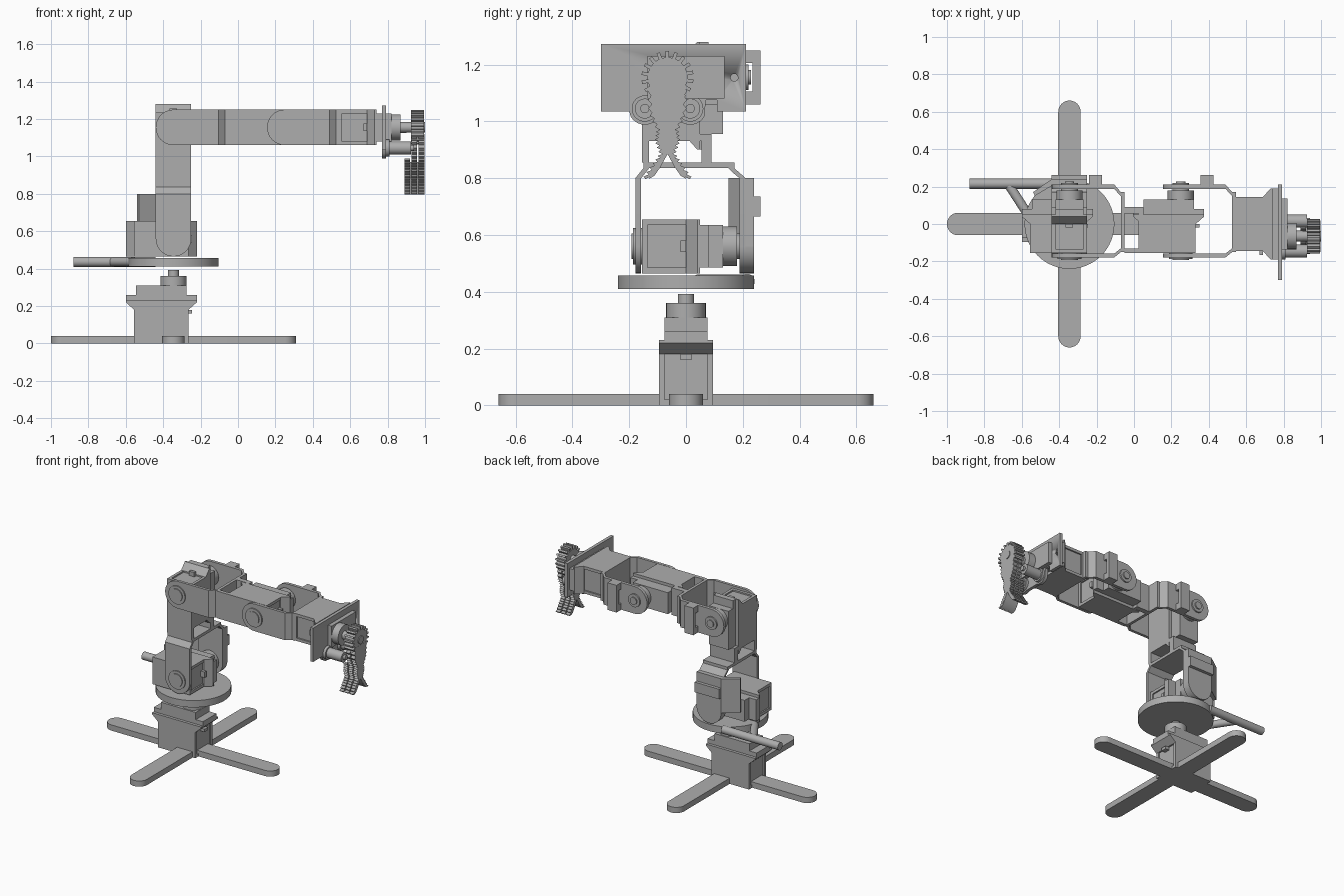
import bpy, bmesh, math
from mathutils import Matrix, Vector

if "Cube" in bpy.data.objects:
    bpy.data.objects.remove(bpy.data.objects["Cube"])

grey = bpy.data.materials.new("plain grey")
grey.use_nodes = True
grey.diffuse_color = (0.42, 0.42, 0.42, 1)
grey.node_tree.nodes["Principled BSDF"].inputs["Base Color"].default_value = (0.42, 0.42, 0.42, 1)

X, Y, Z = Vector((1, 0, 0)), Vector((0, 1, 0)), Vector((0, 0, 1))


def frame(origin, a, b, c):
    """Matrix whose local axes run along a, b and c."""
    return Matrix.Translation(origin) @ Matrix((a, b, c)).transposed().to_4x4()


WORLD = frame((0, 0, 0), X, Y, Z)


def finish(name, bm, m):
    bm.transform(m)
    bmesh.ops.recalc_face_normals(bm, faces=bm.faces)
    me = bpy.data.meshes.new(name)
    bm.to_mesh(me)
    bm.free()
    me.materials.append(grey)
    for p in me.polygons:
        p.use_smooth = True
    me.set_sharp_from_angle(angle=math.radians(30))
    ob = bpy.data.objects.new(name, me)
    bpy.context.collection.objects.link(ob)
    return ob


def prism(name, pts, lo, hi, m=WORLD):
    """Outline in the local first two axes, extruded along the third."""
    bm = bmesh.new()
    face = bm.faces.new([bm.verts.new((a, b, lo)) for a, b in pts])
    ext = bmesh.ops.extrude_face_region(bm, geom=[face])["geom"]
    verts = [v for v in ext if isinstance(v, bmesh.types.BMVert)]
    bmesh.ops.translate(bm, verts=verts, vec=(0, 0, hi - lo))
    return finish(name, bm, m)


def box(name, a, b, c, m=WORLD):
    return prism(name, [(a[0], b[0]), (a[1], b[0]), (a[1], b[1]), (a[0], b[1])], c[0], c[1], m)


def rod(name, p, q, r, m=WORLD, n=32):
    p, q = Vector(p), Vector(q)
    bm = bmesh.new()
    bmesh.ops.create_cone(bm, cap_ends=True, segments=n, radius1=r, radius2=r, depth=(q - p).length)
    turn = (q - p).to_track_quat("Z", "Y").to_matrix().to_4x4()
    return finish(name, bm, m @ Matrix.Translation((p + q) / 2) @ turn)


def arc(ca, cb, r, start, end, n=16):
    angles = [math.radians(start + (end - start) * i / n) for i in range(n + 1)]
    return [(ca + r * math.cos(t), cb + r * math.sin(t)) for t in angles]


def swap(m):
    """Exchange the second and third local axes."""
    return m @ Matrix(((1, 0, 0, 0), (0, 0, 1, 0), (0, 1, 0, 0), (0, 0, 0, 1)))


# Motor in its open holder: local axes are length, output direction, thickness
def motor(name, m, back=-0.155):
    box(name + "_motor_body", (-0.2, 0.07), (back + 0.02, 0.13), (-0.075, 0.075), m)
    box(name + "_motor_flange", (-0.255, 0.125), (0.05, 0.08), (-0.075, 0.075), m)
    rod(name + "_motor_boss", (0, 0.13, 0), (0, 0.18, 0), 0.07, m)
    rod(name + "_motor_shaft", (0, 0.18, 0), (0, 0.212, 0), 0.029, m)
    box(name + "_cable_plug", (0.07, 0.1), (-0.02, 0), (-0.02, 0.02), m)
    side = [(-0.21, back), (0.08, back), (0.08, 0), (0.125, 0.04), (0.125, 0.05),
            (-0.255, 0.05), (-0.255, 0.04), (-0.21, 0)]
    for s, tag in ((-1, "lower"), (1, "upper")):
        prism(f"{name}_holder_{tag}_wall", side, *sorted((s * 0.075, s * 0.095)), m)
    box(name + "_holder_back", (-0.21, 0.08), (back, back + 0.02), (-0.095, 0.095), m)
    for e, d, tag in ((0.08, 1, "near"), (-0.21, -1, "far")):
        lip = [(e - d * 0.02, 0), (e, 0), (e + d * 0.045, 0.04), (e + d * 0.045, 0.05), (e, 0.05)]
        prism(f"{name}_holder_{tag}_lip", lip, -0.095, 0.095, m)


# Link between a bracket web and the next holder
def spacer(name, m):
    box(name + "_front_wall", (-0.3, -0.2), (-0.155, -0.13), (-0.095, 0.095), m)
    box(name + "_back_wall", (-0.3, -0.2), (0.055, 0.09), (-0.095, 0.095), m)
    box(name + "_end_wall", (-0.225, -0.2), (-0.155, 0.09), (-0.095, 0.095), m)


# Forked bracket: local axes are arm direction, hinge direction, thickness
def bracket(name, m):
    outline = arc(0, 0, 0.095, 90, 270) + [(0.24, -0.095), (0.24, 0.095)]
    prism(name + "_front_plate", outline, -0.178, -0.158, swap(m))
    prism(name + "_back_plate", outline, 0.188, 0.21, swap(m))
    web = [(0.24, -0.178), (0.275, -0.15), (0.295, -0.15), (0.295, 0.17), (0.275, 0.17), (0.24, 0.21),
           (0.24, 0.188), (0.262, 0.162), (0.275, 0.15), (0.275, -0.13), (0.262, -0.14), (0.24, -0.158)]
    prism(name + "_web", web, -0.095, 0.095, m)
    rod(name + "_front_bearing", (0, -0.186, 0), (0, -0.15, 0), 0.064, m)
    rod(name + "_front_pin", (0, -0.192, 0), (0, -0.15, 0), 0.045, m)
    rod(name + "_back_hub", (0, 0.18, 0), (0, 0.22, 0), 0.045, m)
    rod(name + "_back_pin", (0, 0.18, 0), (0, 0.228, 0), 0.025, m)
    box(name + "_clip_bar", (0.105, 0.175), (0.235, 0.262), (-0.095, 0.095), m)
    for s in (-1, 1):
        box(name + "_clip_foot", (0.105, 0.175), (0.21, 0.235), sorted((s * 0.05, s * 0.095)), m)


# Cross-shaped foot and base motor
COL = -0.345
for tag, m, lo, hi in (("long", frame((0, 0, 0), X, Y, Z), -1, 0.31),
                       ("cross", frame((COL, 0, 0), Y, -X, Z), -0.66, 0.66)):
    pts = arc(lo + 0.06, 0, 0.06, 90, 270) + arc(hi - 0.06, 0, 0.06, -90, 90)
    prism(f"{tag}_foot", pts, 0, 0.04, m)
motor("base", frame((COL, 0, 0.18), X, Z, Y), -0.18)

# Turntable with its handle
rod("turntable", (COL, 0, 0.41), (COL, 0, 0.458), 0.24, n=64)
rod("handle", (-0.88, 0.215, 0.436), (-0.44, 0.215, 0.436), 0.027)
rod("handle_strut", (-0.67, 0.21, 0.436), (-0.56, 0.04, 0.436), 0.025)

# Shoulder, elbow and wrist joints
low, high, out = (COL, 0, 0.56), (COL, 0, 1.155), (0.25, 0, 1.155)
motor("shoulder", frame(low, X, Y, Z))
bracket("shoulder_bracket", frame(low, Z, Y, X))
motor("elbow", frame(high, Z, Y, X))
spacer("upright_link", frame(high, Z, Y, X))
bracket("elbow_bracket", frame(high, X, Y, Z))
motor("wrist", frame(out, X, Y, Z))
spacer("forearm_link", frame(out, X, Y, Z))
bracket("wrist_bracket", frame(out, X, Y, Z))

# Bent guard behind the shoulder
guard = [(-0.25, 0.21), (-0.43, 0.21), (-0.53, 0.15), (-0.54, 0.17), (-0.44, 0.24), (-0.25, 0.24)]
prism("shoulder_guard", guard, 0.56, 0.8)
prism("shoulder_guard_foot", arc(COL, 0.56, 0.095, 180, 360), 0.21, 0.24, swap(WORLD))

# Gripper motor and its drilled face plate
GY, GZ = -0.065, 1.155
motor("gripper", frame((0.69, GY, GZ), -Y, X, Z))
face = frame((0, 0, 0), Y, Z, X)
lobes = arc(-0.145, 1.045, 0.057, 210, 300, 8) + arc(0.015, 1.045, 0.057, 240, 330, 8)
outline = [(-0.3, 1.035), (-0.2, 1.035)] + lobes + [(0.07, 1.075), (0.11, 1.075), (0.11, 1.035),
                                                    (0.212, 1.035), (0.212, 1.272), (-0.3, 1.272)]
plate = prism("gripper_plate", outline, 0.77, 0.792, face)
for y, z, r in ((-0.22, 1.208, 0.028), (-0.22, 1.1, 0.028), (-0.272, 1.154, 0.015), (0.17, 1.154, 0.013)):
    cutter = rod("hole_cutter", (0.74, y, z), (0.82, y, z), r)
    cutter.hide_render = True
    cutter.hide_set(True)
    cut = plate.modifiers.new("hole", "BOOLEAN")
    cut.object = cutter
    cut.solver = "EXACT"

# Drive gear with knobbly teeth
TEETH = 18
pts = []
for i in range(TEETH):
    for part, r in ((0, 0.07), (0.3, 0.07), (0.36, 0.092), (0.74, 0.092), (0.8, 0.07)):
        t = 2 * math.pi * (i + part) / TEETH
        pts.append((GY + r * math.cos(t), GZ + r * math.sin(t)))
prism("drive_gear", pts, 0.925, 0.995, face)
rod("gear_hub", (0.86, GY, GZ), (1, GY, GZ), 0.028)

# Mirrored toothed jaws in three layers, with their pivots
edge = [(0.058, 1.12), (0.055, 1.03), (0.028, 0.97), (0.034, 0.93), (0.018, 0.885), (0.045, 0.845), (0.078, 0.797)]
inner = [(0.055, 0.808), (0.03, 0.838), (0, 0.885), (0, 1.12)]
jaw = []
for (a, b), (c, d) in zip(edge, edge[1:]):
    for k in range(6):
        t = k / 6
        jaw.append((a + (c - a) * t + (0.012 if k % 2 else 0), b + (d - b) * t))
jaw += [edge[-1]] + inner
for s, tag in ((-1, "right"), (1, "left")):
    pts = [(GY + s * y, z) for y, z in jaw]
    for k in range(3):
        x = 0.89 + 0.038 * k
        body = pts if k else [(y, min(z, 1.0)) for y, z in pts if z < 1.0]
        prism(f"{tag}_jaw_layer", body, x, x + 0.03, face)
    core = [(GY + s * y * 0.85, z) for y, z in edge[2:] + inner[:-1]] + [(GY, 0.97)]
    prism(f"{tag}_jaw_core", core, 0.89, 0.995, face)
    py = GY + s * 0.08
    rod(f"{tag}_pivot_post", (0.79, py, 1.045), (0.925, py, 1.045), 0.035)
    rod(f"{tag}_pivot_washer", (0.79, py, 1.045), (0.81, py, 1.045), 0.046)
    rod(f"{tag}_pivot_pin", (0.925, py, 1.045), (0.94, py, 1.045), 0.016)
